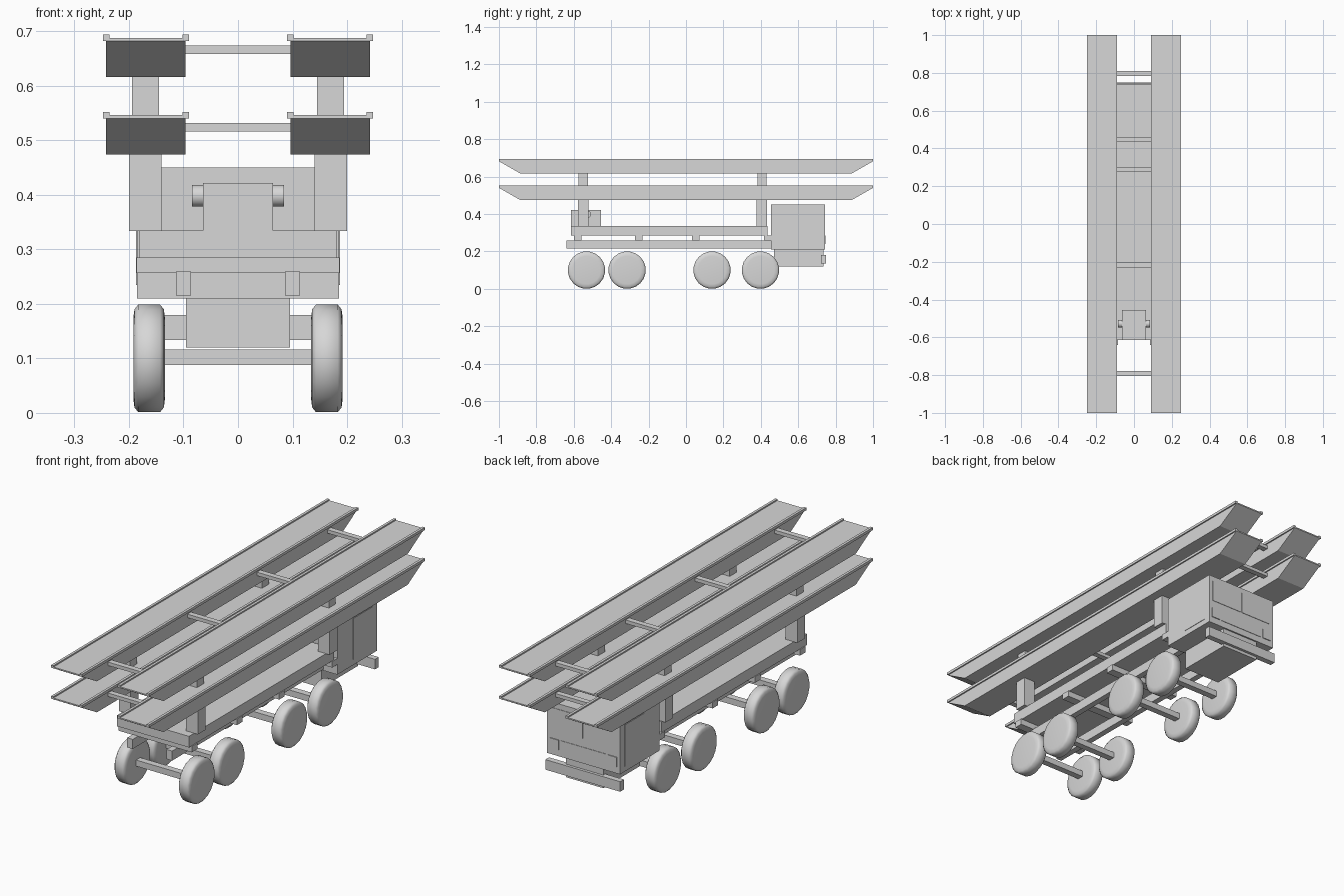
import bpy, bmesh, math
from mathutils import Matrix, Vector

if "Cube" in bpy.data.objects:
    bpy.data.objects.remove(bpy.data.objects["Cube"])

grey = bpy.data.materials.new("light_grey")
grey.diffuse_color = (0.68, 0.68, 0.68, 1)
grey.use_nodes = True
grey.node_tree.nodes["Principled BSDF"].inputs["Base Color"].default_value = grey.diffuse_color


def finish(name, bm, smooth=None):
    bmesh.ops.recalc_face_normals(bm, faces=bm.faces)
    me = bpy.data.meshes.new(name)
    bm.to_mesh(me)
    bm.free()
    me.materials.append(grey)
    ob = bpy.data.objects.new(name, me)
    bpy.context.collection.objects.link(ob)
    if smooth:
        bpy.ops.object.select_all(action='DESELECT')
        ob.select_set(True)
        bpy.context.view_layer.objects.active = ob
        bpy.ops.object.shade_smooth_by_angle(angle=math.radians(smooth))
    return ob


def box(name, x, y, z):
    """Box from (min, max) pairs."""
    bm = bmesh.new()
    bmesh.ops.create_cube(bm, size=1)
    for v in bm.verts:
        v.co = Vector([lo + (c + 0.5) * (hi - lo)
                       for c, (lo, hi) in zip(v.co, (x, y, z))])
    return finish(name, bm)


def pair(name, x, y, z):
    """The same box on the left and right."""
    box(name + "_right", x, y, z)
    box(name + "_left", (-x[1], -x[0]), y, z)


def lathe_x(name, profile, y, z, sides, smooth):
    """Closed solid of revolution about an axis along x; profile is (x, radius)."""
    bm = bmesh.new()
    rings = []
    for px, r in profile:
        rings.append([bm.verts.new((px, y + r * math.cos(a), z + r * math.sin(a)))
                      for a in (2 * math.pi * (i + 0.5) / sides for i in range(sides))])
    for a, b in zip(rings, rings[1:]):
        for i in range(sides):
            j = (i + 1) % sides
            bm.faces.new((a[i], a[j], b[j], b[i]))
    bm.faces.new(rings[0])
    bm.faces.new(rings[-1])
    return finish(name, bm, smooth)


def ramp(name, x0, x1, z0, z1):
    """Long track with sloped ends, extruded sideways from its side profile."""
    bm = bmesh.new()
    side = [(-1, z1), (-1, z1 - 0.006), (-0.885, z0),
            (0.885, z0), (1, z1 - 0.006), (1, z1)]
    face = bm.faces.new([bm.verts.new((x0, y, z)) for y, z in side])
    ext = bmesh.ops.extrude_face_region(bm, geom=[face])
    bmesh.ops.translate(bm, vec=(x1 - x0, 0, 0),
                        verts=[g for g in ext['geom'] if isinstance(g, bmesh.types.BMVert)])
    finish(name, bm)


# Two levels of track ramps with edge rails and cross rods
for level, z0 in (("lower", 0.474), ("upper", 0.616)):
    z1 = z0 + 0.072
    for s, side in ((1, "right"), (-1, "left")):
        a, b = sorted((s * 0.096, s * 0.242))
        ramp(f"{level}_ramp_{side}", a, b, z0, z1)
    pair(f"{level}_inner_rail", (0.090, 0.102), (-1, 1), (z1 - 0.006, z1 + 0.006))
    pair(f"{level}_outer_rail", (0.236, 0.248), (-1, 1), (z1 - 0.006, z1 + 0.006))
    for i, y in enumerate((-0.792, -0.217, 0.287, 0.797)):
        box(f"{level}_cross_rod_{i}", (-0.098, 0.098), (y - 0.013, y + 0.013),
            (z0 + 0.042, z0 + 0.058))

# Support posts
for end, y in (("front", -0.549), ("rear", 0.406)):
    pair(f"{end}_lower_post", (0.14, 0.20), (y - 0.028, y + 0.028), (0.334, 0.475))
    pair(f"{end}_upper_post", (0.145, 0.194), (y - 0.025, y + 0.025), (0.545, 0.617))

# Deck, cross beams and chassis rails
box("deck", (-0.182, 0.182), (-0.615, 0.437), (0.284, 0.335))
for i, y in enumerate((-0.58, -0.253, 0.053, 0.437)):
    box(f"cross_beam_{i}", (-0.186, 0.186), (y - 0.02, y + 0.02), (0.257, 0.285))
pair("chassis_rail", (0.086, 0.114), (-0.64, 0.457), (0.215, 0.259))

# Winch
box("winch_housing", (-0.064, 0.064), (-0.615, -0.455), (0.334, 0.422))
lathe_x("winch_drum", [(-0.084, 0.02), (0.084, 0.02)], -0.528, 0.398, 24, 40)

# Cab, lower body and bumper
box("cab", (-0.185, 0.185), (0.455, 0.742), (0.21, 0.45))
box("cab_lower_body", (-0.095, 0.095), (0.47, 0.735), (0.12, 0.212))
box("bumper", (-0.19, 0.19), (0.721, 0.748), (0.134, 0.18))

# Thin plates on the cab: windscreen halves, grille, lamps, doors
pair("windscreen", (0.003, 0.165), (0.741, 0.744), (0.325, 0.425))
box("grille", (-0.115, 0.115), (0.741, 0.744), (0.24, 0.285))
pair("headlamp", (0.125, 0.17), (0.741, 0.746), (0.24, 0.285))
pair("door", (0.184, 0.187), (0.57, 0.71), (0.235, 0.425))

# Wheels and axles
tyre = [(0.134, 0.075), (0.136, 0.091), (0.143, 0.1),
        (0.183, 0.1), (0.190, 0.091), (0.192, 0.075)]
for i, y in enumerate((-0.532, -0.315, 0.139, 0.398)):
    box(f"axle_{i}", (-0.14, 0.14), (y - 0.015, y + 0.015), (0.088, 0.116))
    for s, side in ((1, "right"), (-1, "left")):
        lathe_x(f"wheel_{i}_{side}", [(s * x, r) for x, r in tyre], y, 0.1, 20, 80)
